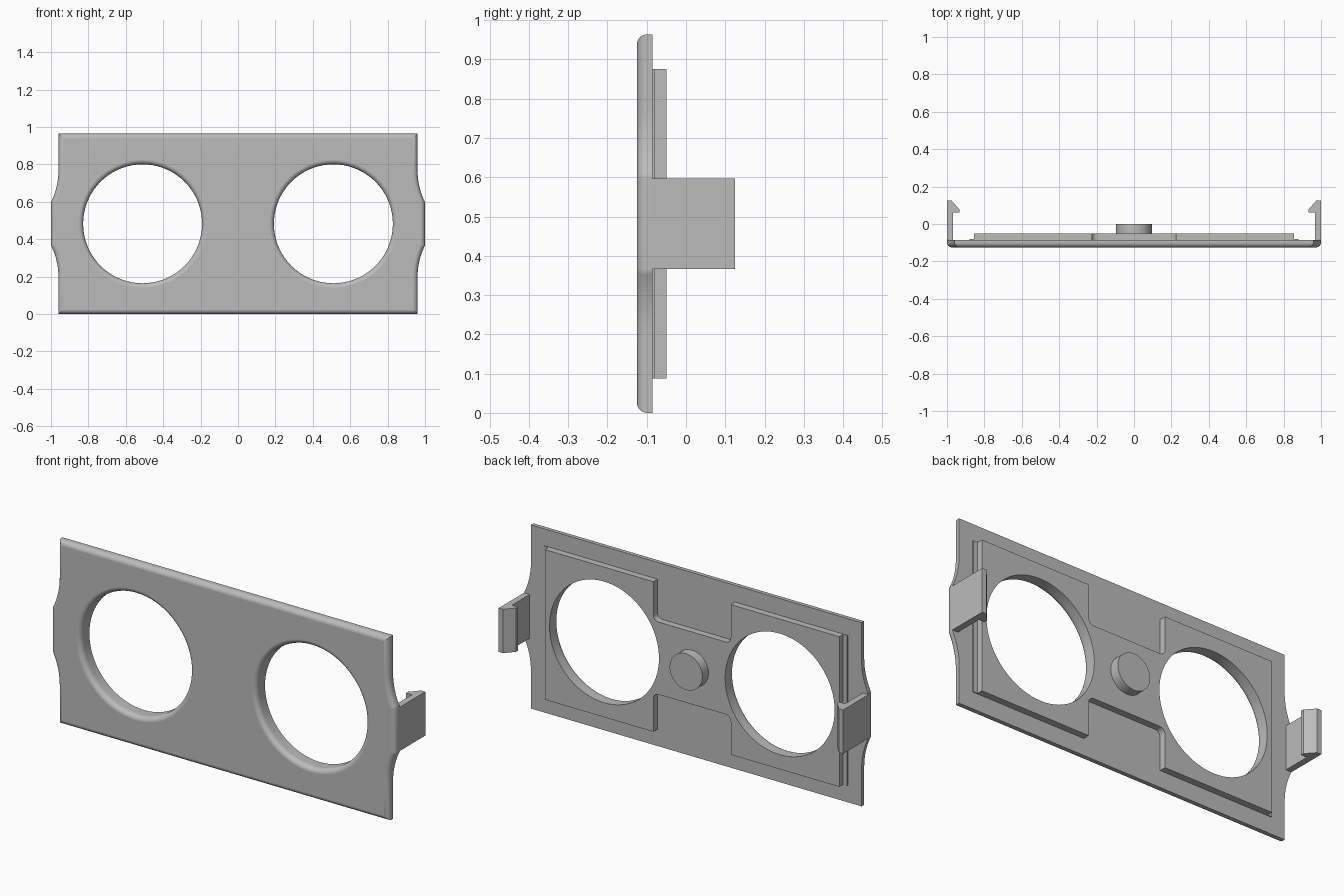
import bpy, bmesh
from math import sin, cos, pi
from mathutils import Matrix

if "Cube" in bpy.data.objects:
    bpy.data.objects.remove(bpy.data.objects["Cube"])

MID = 0.482                       # height of the horizontal centre line
FRONT, BACK, PAD = -0.125, -0.085, -0.05
HOLE_X, HOLE_R, ROUND = 0.51, 0.318, 0.026

grey = bpy.data.materials.new("plain grey")
grey.use_nodes = True
colour = (0.5, 0.5, 0.5, 1)
grey.diffuse_color = colour
grey.node_tree.nodes["Principled BSDF"].inputs["Base Color"].default_value = colour


def finish(bm, name):
    bmesh.ops.recalc_face_normals(bm, faces=bm.faces)
    mesh = bpy.data.meshes.new(name)
    bm.to_mesh(mesh)
    bm.free()
    mesh.materials.append(grey)
    ob = bpy.data.objects.new(name, mesh)
    bpy.context.collection.objects.link(ob)
    return ob


def prism(points, move):
    """Closed outline of 3D points pushed along a vector."""
    bm = bmesh.new()
    face = bm.faces.new([bm.verts.new(p) for p in points])
    out = bmesh.ops.extrude_face_region(bm, geom=[face])
    verts = [v for v in out["geom"] if isinstance(v, bmesh.types.BMVert)]
    bmesh.ops.translate(bm, verts=verts, vec=move)
    return bm


def mirror4(quarter):
    """Outline from its upper right quarter, as (x, height from centre)."""
    top = quarter + [(-x, z) for x, z in reversed(quarter)]
    return top + [(x, -z) for x, z in reversed(top)]


def slab(quarter, y0, y1):
    return prism([(x, y0, MID + z) for x, z in mirror4(quarter)], (0, y1 - y0, 0))


def activate(ob):
    bpy.ops.object.select_all(action="DESELECT")
    ob.select_set(True)
    bpy.context.view_layer.objects.active = ob


def smooth(ob):
    activate(ob)
    bpy.ops.object.shade_smooth_by_angle(angle=pi / 6)
    ob.modifiers.new("even shading", "WEIGHTED_NORMAL").keep_sharp = True


# Faceplate with flared sides and a rounded front rim
R = 0.38
flare = [(0.96 + R - R * cos(t), 0.285 - R * sin(t))
         for t in [0.4636 * (1 - i / 10) for i in range(11)]]
bm = slab(flare + [(0.96, MID)], FRONT, BACK)
rim = [e for e in bm.edges if all(abs(v.co.y - FRONT) < 1e-4 for v in e.verts)]
bmesh.ops.bevel(bm, geom=rim, offset=ROUND, segments=6, profile=0.5, affect="EDGES")
faceplate = finish(bm, "faceplate")

# Raised back panel: two wide pads joined by a filleted bridge
fillet = [(0.195 + 0.03 * cos(t), 0.22 - 0.03 * sin(t))
          for t in [pi / 2 * i / 6 for i in range(7)]]
panel = finish(slab([(0.855, 0.394), (0.225, 0.394)] + fillet, BACK, PAD), "back_panel")

# Hole cutters, flared where they meet the front
arc = [pi / 2 * i / 6 for i in range(7)]
profile = [(0, 0.1), (HOLE_R, 0.1)]
profile += [(HOLE_R + ROUND * (1 - cos(t)), FRONT + ROUND * (1 - sin(t))) for t in arc]
profile += [(HOLE_R + ROUND, -0.2), (0, -0.2)]
for side in (-1, 1):
    bm = bmesh.new()
    verts = [bm.verts.new((r, y, 0)) for r, y in profile]
    edges = [bm.edges.new(pair) for pair in zip(verts, verts[1:])]
    bmesh.ops.spin(bm, geom=verts + edges, cent=(0, 0, 0), axis=(0, 1, 0),
                   angle=2 * pi, steps=72)
    bmesh.ops.remove_doubles(bm, verts=bm.verts, dist=1e-5)
    bmesh.ops.translate(bm, verts=bm.verts, vec=(side * HOLE_X, 0, MID))
    cutter = finish(bm, "hole_cutter")
    cutter.hide_render = True
    for ob in (faceplate, panel):
        activate(ob)
        cut = ob.modifiers.new("hole", "BOOLEAN")
        cut.operation, cut.solver, cut.object = "DIFFERENCE", "EXACT", cutter
        bpy.ops.object.modifier_apply(modifier=cut.name)
    bpy.data.objects.remove(cutter)
smooth(faceplate)
smooth(panel)

# Round boss in the middle of the back
bm = bmesh.new()
bmesh.ops.create_cone(bm, cap_ends=True, segments=48, radius1=0.095, radius2=0.095,
                      depth=0.05, matrix=Matrix.Translation((0, PAD + 0.025, MID))
                      @ Matrix.Rotation(pi / 2, 4, "X"))
smooth(finish(bm, "centre_boss"))

# Hooked clips and thin ledges at both ends
hook = [(1, BACK), (1, 0.125), (0.975, 0.125), (0.933, 0.078),
        (0.933, 0.062), (0.967, 0.062), (0.967, BACK)]
ledge = [(0.855, BACK), (0.88, BACK), (0.88, -0.08), (0.855, -0.08)]
for side, label in ((1, "left"), (-1, "right")):
    for shape, half, part in ((hook, 0.115, "clip"), (ledge, 0.394, "ledge")):
        points = [(side * x, y, MID - half) for x, y in shape]
        finish(prism(points, (0, 0, 2 * half)), f"{label}_{part}")
